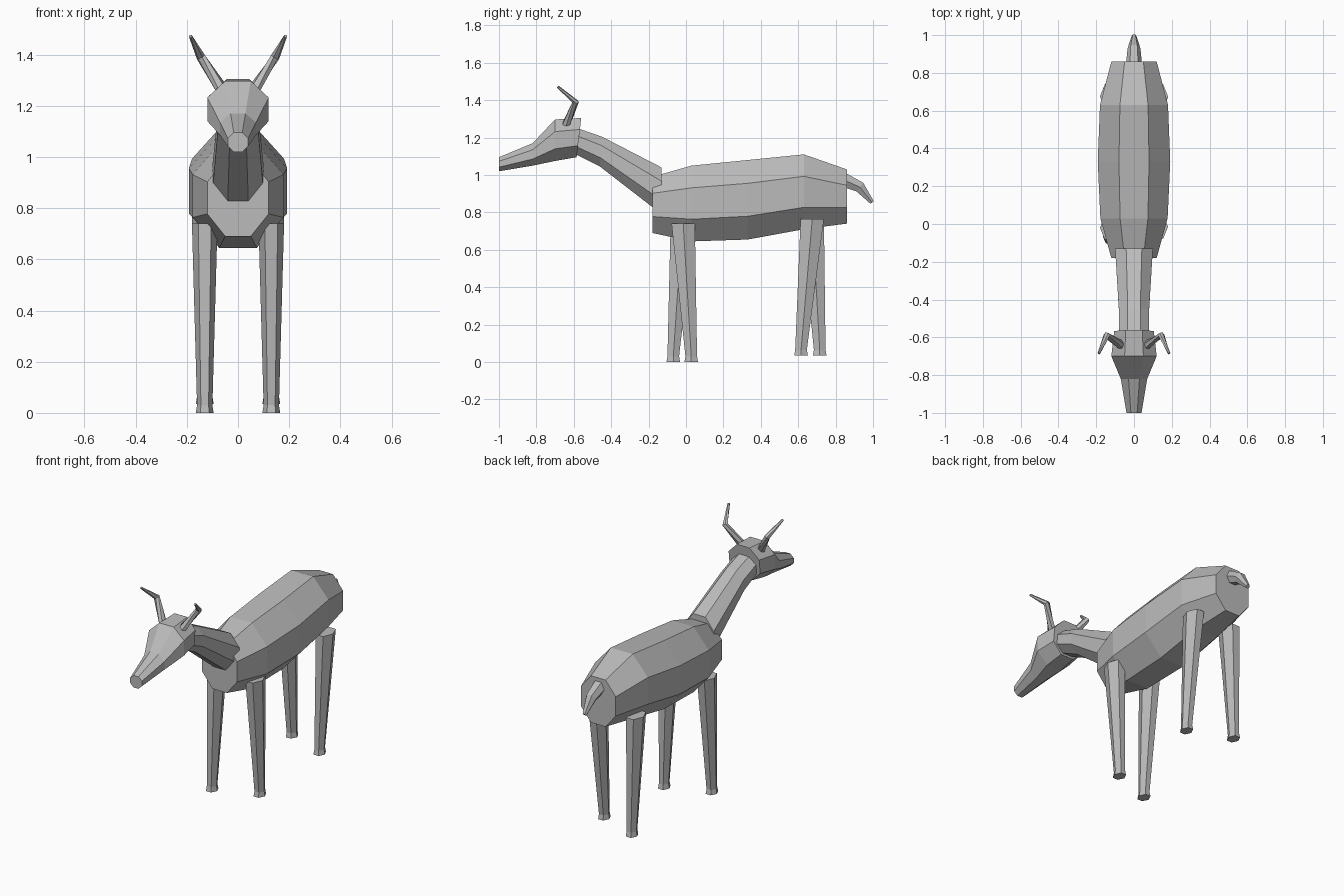
import bpy, bmesh
from math import sin, cos, pi
from mathutils import Vector

cube = bpy.data.objects.get("Cube")
if cube:
    bpy.data.objects.remove(cube, do_unlink=True)

coat = bpy.data.materials.new("plain_grey")
coat.use_nodes = True
GREY = (0.5, 0.5, 0.5, 1)
coat.diffuse_color = GREY
coat.node_tree.nodes["Principled BSDF"].inputs["Base Color"].default_value = GREY


def loft(name, rings):
    """Skin a list of equal-sized point rings and cap both ends."""
    bm = bmesh.new()
    loops = [[bm.verts.new(p) for p in ring] for ring in rings]
    n = len(loops[0])
    for a, b in zip(loops, loops[1:]):
        for i in range(n):
            j = (i + 1) % n
            bm.faces.new((a[i], a[j], b[j], b[i]))
    bm.faces.new(loops[0])
    bm.faces.new(loops[-1])
    bmesh.ops.recalc_face_normals(bm, faces=bm.faces)
    mesh = bpy.data.meshes.new(name)
    bm.to_mesh(mesh)
    bm.free()
    mesh.materials.append(coat)
    obj = bpy.data.objects.new(name, mesh)
    bpy.context.collection.objects.link(obj)
    return obj


def octagon(y_top, z_top, y_low, z_low, half_width):
    """Flat-topped octagon stretched between a top and a bottom point."""
    ring = []
    for k in range(8):
        a = pi / 8 + k * pi / 4
        t = 0.5 + 0.5 * sin(a) / cos(pi / 8)
        ring.append((half_width * cos(a) / cos(pi / 8),
                     y_low + (y_top - y_low) * t,
                     z_low + (z_top - z_low) * t))
    return ring


def tube(name, points, radii, sides=6):
    """Tapered tube following a bent path."""
    pts = [Vector(p) for p in points]
    rings = []
    for i, p in enumerate(pts):
        d = pts[min(i + 1, len(pts) - 1)] - pts[max(i - 1, 0)]
        side = d.cross(Vector((0, 0, 1))).normalized()
        up = side.cross(d).normalized()
        rings.append([p + radii[i] * (side * cos(2 * pi * k / sides) + up * sin(2 * pi * k / sides))
                      for k in range(sides)])
    return loft(name, rings)


def leg(name, x, y_top, z_top, y_foot, z_foot):
    """Six-sided tapering leg with a small flared hoof."""
    levels = [(y_top, z_top, 0.05, 0.072),
              (y_foot, z_foot + 0.03, 0.03, 0.036),
              (y_foot, z_foot, 0.035, 0.042)]
    loft(name, [[(x + rx * cos(k * pi / 3), y + ry * sin(k * pi / 3), z) for k in range(6)]
                for y, z, rx, ry in levels])


# Barrel-shaped trunk
trunk = [(-0.18, 0.99, 0.69, 0.12), (0.03, 1.05, 0.645, 0.178), (0.33, 1.08, 0.655, 0.192),
         (0.63, 1.11, 0.71, 0.18), (0.86, 1.03, 0.74, 0.12)]
loft("body", [octagon(y, top, y, low, w) for y, top, low, w in trunk])

# Neck reaching forward from the chest
loft("neck", [octagon(-0.13, 1.04, -0.13, 0.79, 0.10),
              octagon(-0.45, 1.205, -0.46, 1.045, 0.08),
              octagon(-0.58, 1.25, -0.61, 1.12, 0.08)])

# Head narrowing to the muzzle
loft("head", [octagon(-0.56, 1.305, -0.585, 1.095, 0.105),
              octagon(-0.70, 1.297, -0.70, 1.075, 0.12),
              octagon(-0.82, 1.17, -0.82, 1.05, 0.07),
              octagon(-1.0, 1.095, -1.0, 1.02, 0.04)])

# Bent horns, one each side
for label, s in (("left", 1), ("right", -1)):
    tube(label + "_horn",
         [(s * 0.06, -0.645, 1.26), (s * 0.145, -0.59, 1.39), (s * 0.186, -0.685, 1.472)],
         [0.024, 0.018, 0.007])

# Short drooping tail
tube("tail", [(0, 0.82, 0.985), (0, 0.93, 0.935), (0, 0.995, 0.853)], [0.045, 0.034, 0.013])

# Legs in a slightly staggered stance
leg("left_front_leg", 0.13, -0.015, 0.74, 0.028, 0)
leg("right_front_leg", -0.13, -0.02, 0.74, -0.068, 0)
leg("left_rear_leg", 0.13, 0.675, 0.765, 0.615, 0.035)
leg("right_rear_leg", -0.13, 0.675, 0.765, 0.715, 0.035)
